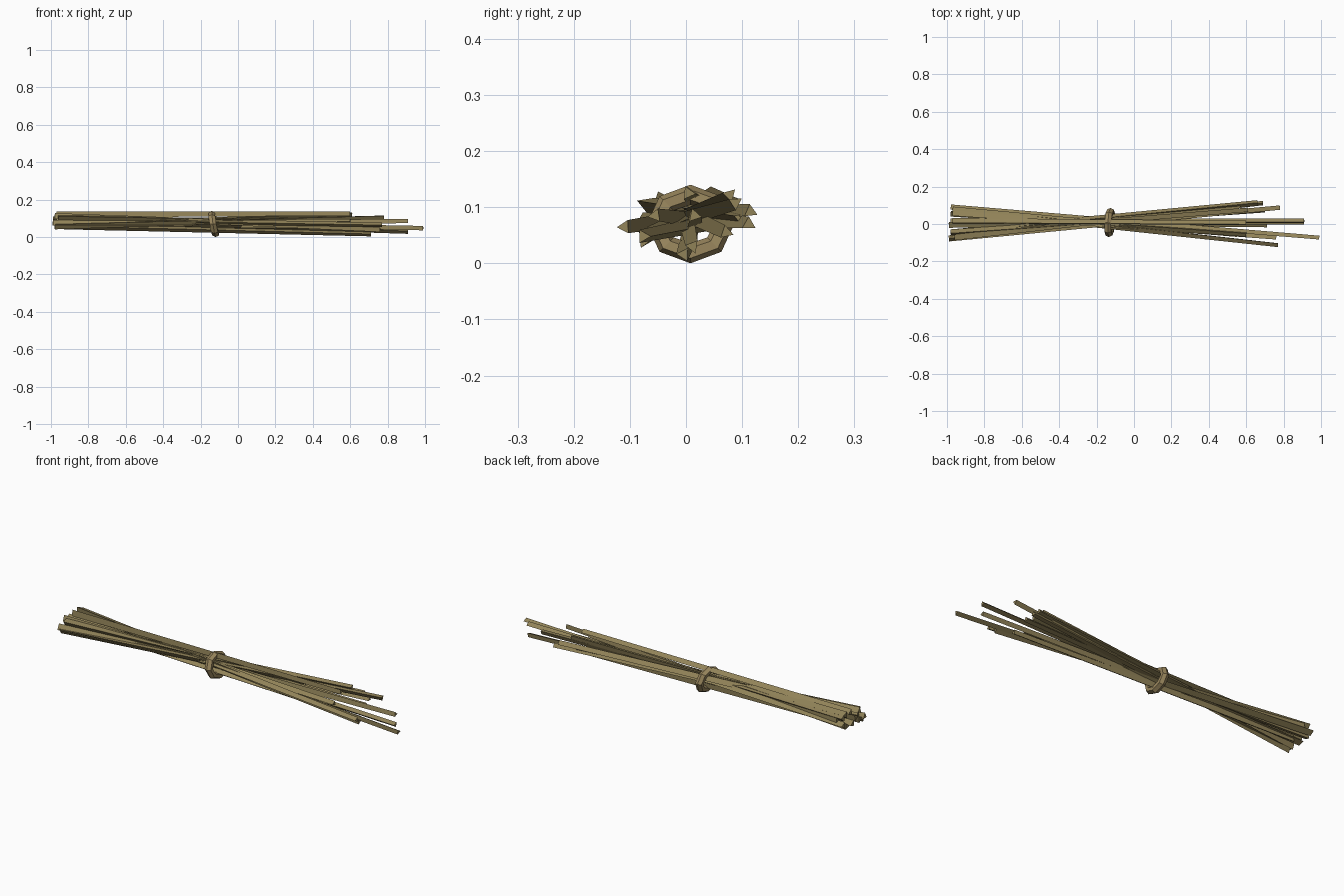
import bpy, bmesh, math
from mathutils import Vector, Matrix

if "Cube" in bpy.data.objects:
    bpy.data.objects.remove(bpy.data.objects["Cube"])


def material(name, col):
    m = bpy.data.materials.new(name)
    m.diffuse_color = (*col, 1)
    m.use_nodes = True
    m.node_tree.nodes["Principled BSDF"].inputs["Base Color"].default_value = m.diffuse_color
    return m


def make(name, bm, mat):
    bmesh.ops.recalc_face_normals(bm, faces=bm.faces)
    me = bpy.data.meshes.new(name)
    bm.to_mesh(me)
    bm.free()
    me.materials.append(mat)
    ob = bpy.data.objects.new(name, me)
    bpy.context.collection.objects.link(ob)
    return ob


def stick(i, a, b, mat, r0=0.0185, r1=0.0135):
    # straight three-sided rod, a little thinner at the right end
    a, b = Vector(a), Vector(b)
    d = b - a
    bm = bmesh.new()
    rot = d.to_track_quat('Z', 'Y').to_matrix().to_4x4()
    spin = Matrix.Rotation(i * 1.1, 4, 'Z')
    bmesh.ops.create_cone(bm, cap_ends=True, segments=3, radius1=r0, radius2=r1,
                          depth=d.length,
                          matrix=Matrix.Translation((a + b) / 2) @ rot @ spin)
    return make(f"stick_{i + 1:02d}", bm, mat)


wood = material("dry_wood", (0.29, 0.23, 0.10))
tie_mat = material("tie_cord", (0.32, 0.24, 0.11))

# left end (x, y, z) and right end (x, y, z) of every stick
ENDS = [
    (-0.99, -0.077, 0.072, 0.69, 0.112, 0.070),
    (-0.98, -0.076, 0.060, 0.78, 0.088, 0.108),
    (-0.97, -0.045, 0.085, 0.66, 0.115, 0.092),
    (-0.96, -0.070, 0.105, 0.57, 0.098, 0.080),
    (-0.98, -0.046, 0.110, 0.70, 0.072, 0.055),
    (-0.98, -0.050, 0.064, 0.61, 0.078, 0.122),
    (-0.98, 0.010, 0.062, 0.91, 0.015, 0.085),
    (-0.99, -0.002, 0.095, 0.91, 0.012, 0.030),
    (-0.97, 0.014, 0.120, 0.60, 0.004, 0.125),
    (-0.93, 0.012, 0.058, 0.71, -0.004, 0.016),
    (-0.98, 0.086, 0.080, 0.99, -0.076, 0.048),
    (-0.94, 0.078, 0.095, 0.77, -0.110, 0.065),
    (-0.97, 0.055, 0.122, 0.76, -0.075, 0.040),
    (-0.98, 0.058, 0.068, 0.60, -0.055, 0.085),
    (-0.97, 0.075, 0.112, 0.55, -0.060, 0.055),
]
for i, e in enumerate(ENDS):
    stick(i, e[:3], e[3:], wood)

# faceted cord ring around the waist, slightly skewed like a twisted loop
bm = bmesh.new()
N, M = 8, 6
rings = []
for i in range(N):
    t = 2 * math.pi * i / N
    out = Vector((0, math.cos(t), math.sin(t)))
    c = Vector((-0.13 - 0.010 * math.sin(t) + 0.004 * math.cos(t),
                0.008 + 0.060 * math.cos(t), 0.070 + 0.052 * math.sin(t)))
    rings.append([bm.verts.new(c + 0.018 * math.cos(p) * out
                               + Vector((0.021 * math.sin(p), 0, 0)))
                  for p in (2 * math.pi * j / M for j in range(M))])
for i in range(N):
    a, b = rings[i], rings[(i + 1) % N]
    for j in range(M):
        k = (j + 1) % M
        bm.faces.new((a[j], b[j], b[k], a[k]))
make("tie_ring", bm, tie_mat)
